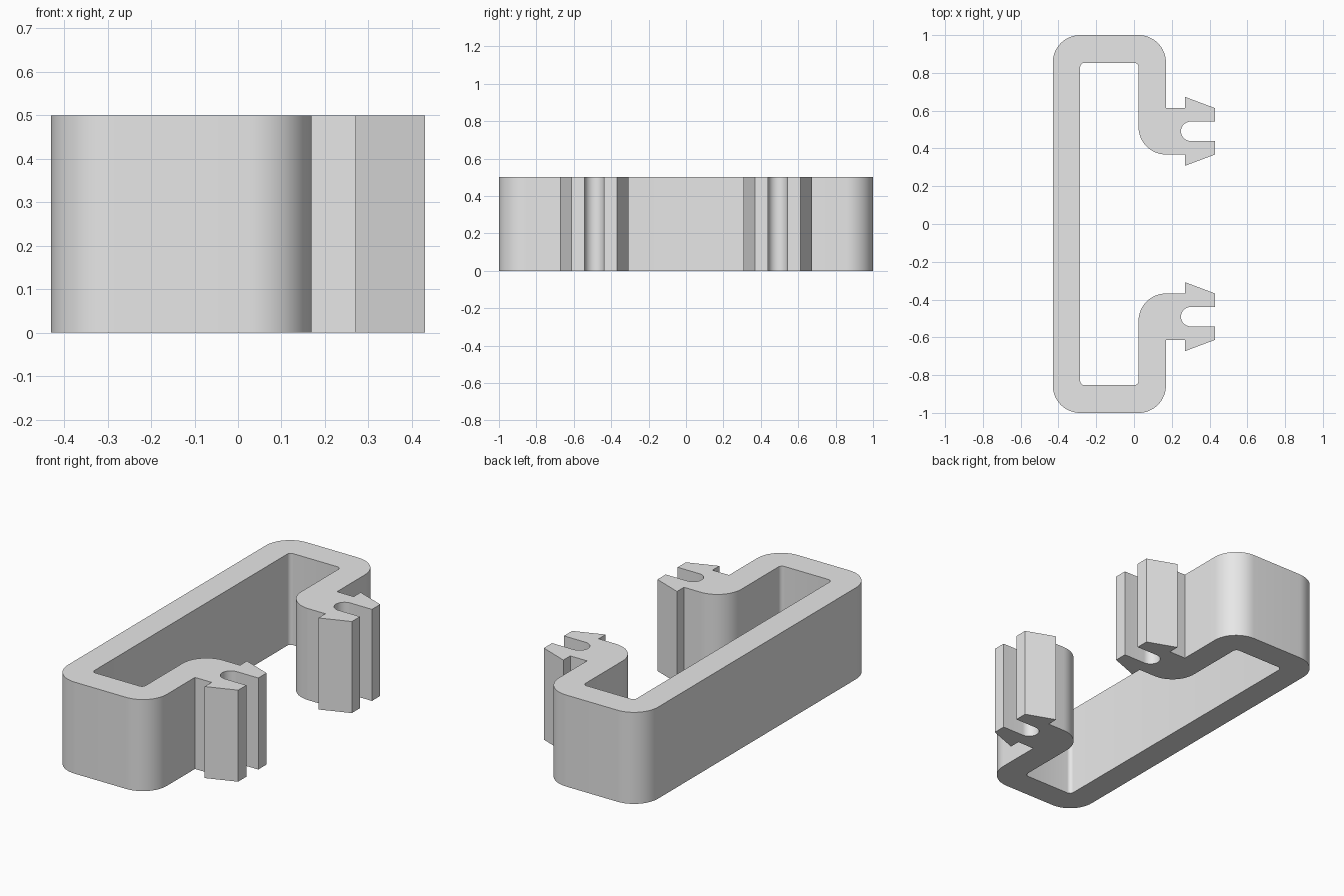
import bpy, bmesh, math

if "Cube" in bpy.data.objects:
    bpy.data.objects.remove(bpy.data.objects["Cube"])

HEIGHT = 0.5
R = 0.145          # wall thickness and outer corner radius


def arc(cx, cy, r, start, end, steps=16):
    """Points on an arc, angles in degrees."""
    return [(cx + r * math.cos(math.radians(start + (end - start) * i / steps)),
             cy + r * math.sin(math.radians(start + (end - start) * i / steps)))
            for i in range(steps + 1)]


# Upper half of the outline
f = 0.022                                              # inner corner fillet
half = arc(-0.285 + f, 0.853 - f, f, 180, 90, 6)       # inside of the hoop
half += arc(0.024 - f, 0.853 - f, f, 90, 0, 6)
half += arc(0.169, 0.368 + R, R, 180, 270)             # rounded foot
half += [(0.27, 0.368), (0.27, 0.308), (0.43, 0.368), (0.43, 0.439)]  # inner barb
half += arc(0.30, 0.4905, 0.0515, 270, 90, 20)         # slot between the prongs
half += [(0.43, 0.542), (0.43, 0.613), (0.27, 0.673), (0.27, 0.613),
         (0.169, 0.613)]                               # outer barb
half += arc(0.169 - R, 1 - R, R, 0, 90)                # outer corners
half += arc(-0.43 + R, 1 - R, R, 90, 180)

# Mirror the half in y and extrude the closed profile
outline = half + [(x, -y) for x, y in reversed(half)]
bm = bmesh.new()
face = bm.faces.new([bm.verts.new((x, y, 0)) for x, y in outline])
ext = bmesh.ops.extrude_face_region(bm, geom=[face], use_keep_orig=True)
top = [v for v in ext["geom"] if isinstance(v, bmesh.types.BMVert)]
bmesh.ops.translate(bm, verts=top, vec=(0, 0, HEIGHT))
bmesh.ops.recalc_face_normals(bm, faces=bm.faces[:])
mesh = bpy.data.meshes.new("snap_clip")
bm.to_mesh(mesh)
bm.free()

# Plain grey material
grey = bpy.data.materials.new("light grey")
grey.diffuse_color = (0.8, 0.8, 0.8, 1)
grey.use_nodes = True
grey.node_tree.nodes["Principled BSDF"].inputs["Base Color"].default_value = grey.diffuse_color
mesh.materials.append(grey)

clip = bpy.data.objects.new("snap_clip", mesh)
bpy.context.collection.objects.link(clip)
bpy.context.view_layer.objects.active = clip
clip.select_set(True)
bpy.ops.object.shade_smooth_by_angle(angle=math.radians(18))
